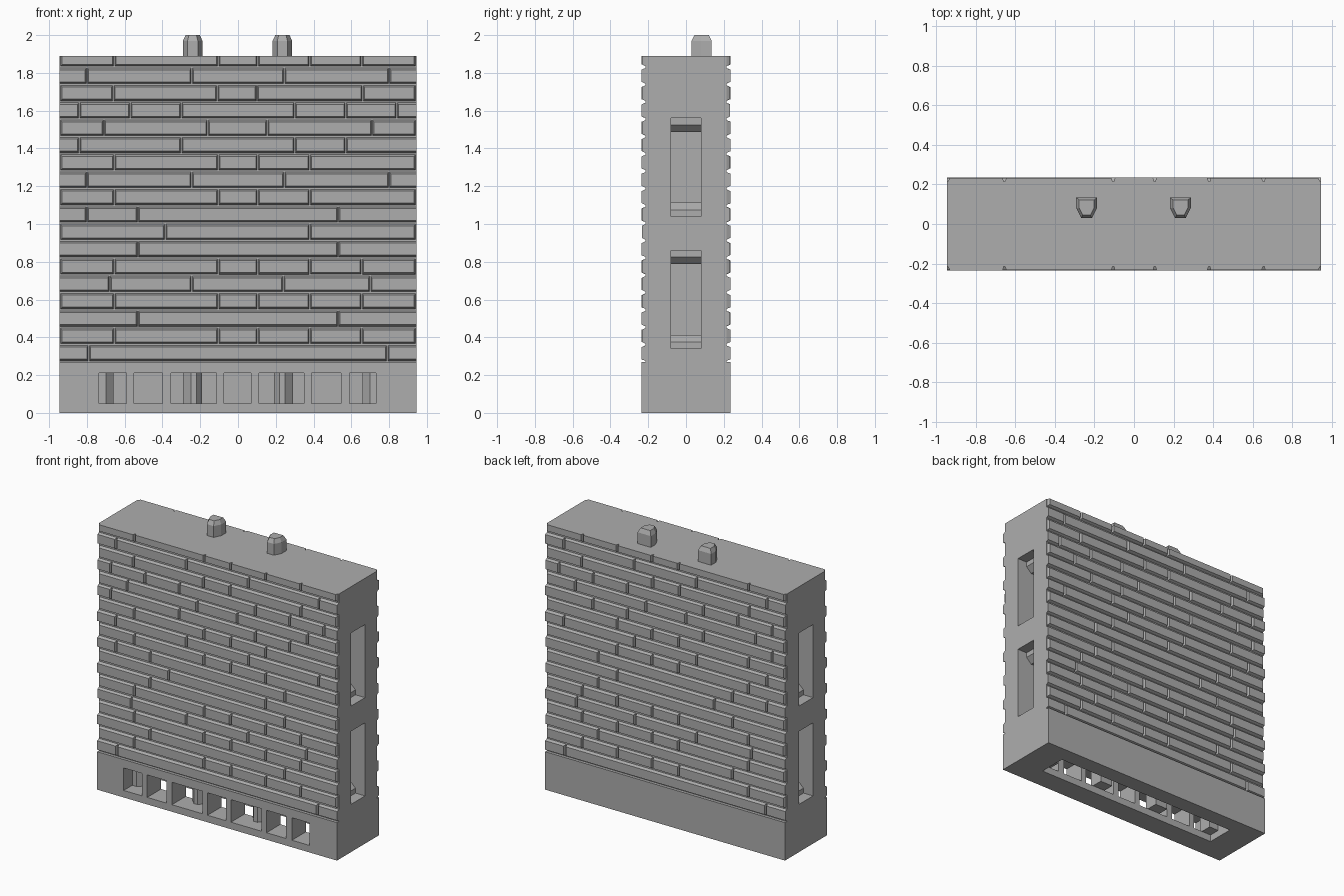
import bpy, bmesh, random
from mathutils import Vector

random.seed(4)
cube = bpy.data.objects.get("Cube")
if cube:
    bpy.data.objects.remove(cube)

stone = bpy.data.materials.new("grey_stone")
stone.use_nodes = True
GREY = (0.42, 0.42, 0.42, 1)
stone.diffuse_color = GREY
stone.node_tree.nodes["Principled BSDF"].inputs["Base Color"].default_value = GREY

HALF_X, HALF_Y, CORE_Y = 0.945, 0.236, 0.215
BASE_Z, TOP_Z, COURSE = 0.27, 1.89, 0.0918


def finish(bm, name):
    bmesh.ops.recalc_face_normals(bm, faces=bm.faces)
    mesh = bpy.data.meshes.new(name)
    bm.to_mesh(mesh)
    bm.free()
    obj = bpy.data.objects.new(name, mesh)
    bpy.context.collection.objects.link(obj)
    mesh.materials.append(stone)
    return obj


def loft(bm, lower, upper):
    """Closed solid between two matching loops."""
    a = [bm.verts.new(p) for p in lower]
    b = [bm.verts.new(p) for p in upper]
    bm.faces.new(a)
    bm.faces.new(b)
    for i in range(len(a)):
        j = (i + 1) % len(a)
        bm.faces.new((a[i], a[j], b[j], b[i]))


def add_box(bm, x, y, z):
    def ring(h):
        return [(x[0], y[0], h), (x[1], y[0], h), (x[1], y[1], h), (x[0], y[1], h)]
    loft(bm, ring(z[0]), ring(z[1]))


def box(name, x, y, z):
    bm = bmesh.new()
    add_box(bm, x, y, z)
    return finish(bm, name)


def cut(obj, boxes):
    """Subtract boxes, one at a time, and apply the result."""
    bpy.context.view_layer.objects.active = obj
    for b in boxes:
        cutter = box("cutter", *b)
        cutter.hide_render = True
        mod = obj.modifiers.new("cut", "BOOLEAN")
        mod.operation, mod.solver, mod.object = "DIFFERENCE", "EXACT", cutter
        bpy.ops.object.modifier_apply(modifier=mod.name)
        bpy.data.objects.remove(cutter)


# Plinth with an open bottom and a row of front slots
base = box("base", (-HALF_X, HALF_X), (-HALF_Y, HALF_Y), (0, BASE_Z))
slots = [(-0.735, -0.59), (-0.55, -0.40), (-0.355, -0.115), (-0.075, 0.07),
         (0.11, 0.35), (0.39, 0.545), (0.59, 0.73)]
cut(base, [((-0.735, 0.73), (-0.08, 0.12), (-0.1, 0.21))]
    + [(s, (-0.3, 0.0), (0.05, 0.21)) for s in slots])

# Tapered catches inside the plinth
bm = bmesh.new()
for points in ([(-0.74, -0.14), (-0.70, -0.14), (-0.66, -0.10), (-0.66, 0.0), (-0.74, 0.0)],
               [(-0.29, -0.10), (-0.25, -0.14), (-0.22, -0.14), (-0.19, -0.10),
                (-0.19, 0.0), (-0.29, 0.0)]):
    for s in (1, -1):
        loft(bm, [(s * x, y, 0.05) for x, y in points],
             [(s * x, y, 0.215) for x, y in points])
finish(bm, "base_catches")

# Wall core with two pockets in each end
core = box("wall_core", (-HALF_X, HALF_X), (-CORE_Y, CORE_Y), (BASE_Z, TOP_Z))
pockets = [(0.34, 0.86), (1.04, 1.56)]
cut(core, [((min(s * 0.75, s * 1.1), max(s * 0.75, s * 1.1)), (-0.08, 0.08), z)
           for s in (1, -1) for z in pockets])

# Sloped catches at the top and bottom of each pocket
bm = bmesh.new()
for low, high in pockets:
    for edge, d in ((low, 1), (high, -1)):
        profile = [(0.87, -0.005), (0.87, 0.035), (0.83, 0.073), (0.79, 0.073), (0.79, -0.005)]
        for s in (1, -1):
            loft(bm, [(s * x, -0.082, edge + d * h) for x, h in profile],
                 [(s * x, 0.082, edge + d * h) for x, h in profile])
finish(bm, "pocket_catches")

# Brick joints along x, one row per course from the bottom up
odd = [-0.655, -0.105, 0.105, 0.38, 0.655]
quarter = [-0.80, -0.245, 0.245, 0.80]
wide = [-0.53, 0.53]
third = [-0.84, -0.57, -0.30, 0.30, 0.57, 0.84]
courses = [[-0.79, 0.79], odd, wide, odd, [-0.68, -0.245, 0.24, 0.70], odd, wide,
           [-0.385, 0.38], [-0.80, -0.53, 0.53], odd[:-1], quarter, odd[:-1],
           [-0.84, -0.30, 0.30, 0.57], [-0.71, -0.16, 0.155, 0.71], third,
           [-0.66, -0.11, 0.10, 0.66], quarter, odd]


def add_brick(bm, side, x0, x1, z0, z1, ends):
    """Chamfered brick; ends are the four edge insets left, right, low, high."""
    def ring(y, k):
        a, b = x0 + ends[0] * k, x1 - ends[1] * k
        c, d = z0 + ends[2] * k, z1 - ends[3] * k
        return [(a, side * y, c), (b, side * y, c), (b, side * y, d), (a, side * y, d)]
    face = HALF_Y - random.uniform(0, 0.004)
    loft(bm, ring(CORE_Y - 0.003, 0.25), ring(face, 1))


for side, name in ((-1, "front_bricks"), (1, "back_bricks")):
    bm = bmesh.new()
    for row, joints in enumerate(courses):
        z0 = BASE_Z + row * COURSE
        z1 = min(z0 + COURSE, TOP_Z)
        xs = [-HALF_X] + joints + [HALF_X]
        end = 0.014 if row % 2 else 0
        top = 0 if z1 == TOP_Z else 0.014
        for i in range(len(xs) - 1):
            left = 0.009 if i else end
            right = 0.009 if i < len(xs) - 2 else end
            add_brick(bm, side, xs[i], xs[i + 1], z0, z1, (left, right, 0.014, top))
    finish(bm, name)

# Locating pegs on the top
outline = [(-0.052, 0.135), (0.052, 0.135), (0.052, 0.08),
           (0.027, 0.03), (-0.027, 0.03), (-0.052, 0.08)]
for x0, name in ((-0.24, "right_peg"), (0.235, "left_peg")):
    centre = Vector((x0, 0.085, 0))
    rings = [[centre + Vector((x, y - 0.085, 0)) * k + Vector((0, 0, z)) for x, y in outline]
             for z, k in ((TOP_Z - 0.01, 1), (1.97, 1), (2.0, 0.72))]
    bm = bmesh.new()
    loops = [[bm.verts.new(p) for p in ring] for ring in rings]
    bm.faces.new(loops[0])
    bm.faces.new(loops[-1])
    for a, b in zip(loops, loops[1:]):
        for i in range(6):
            j = (i + 1) % 6
            bm.faces.new((a[i], a[j], b[j], b[i]))
    finish(bm, name)
